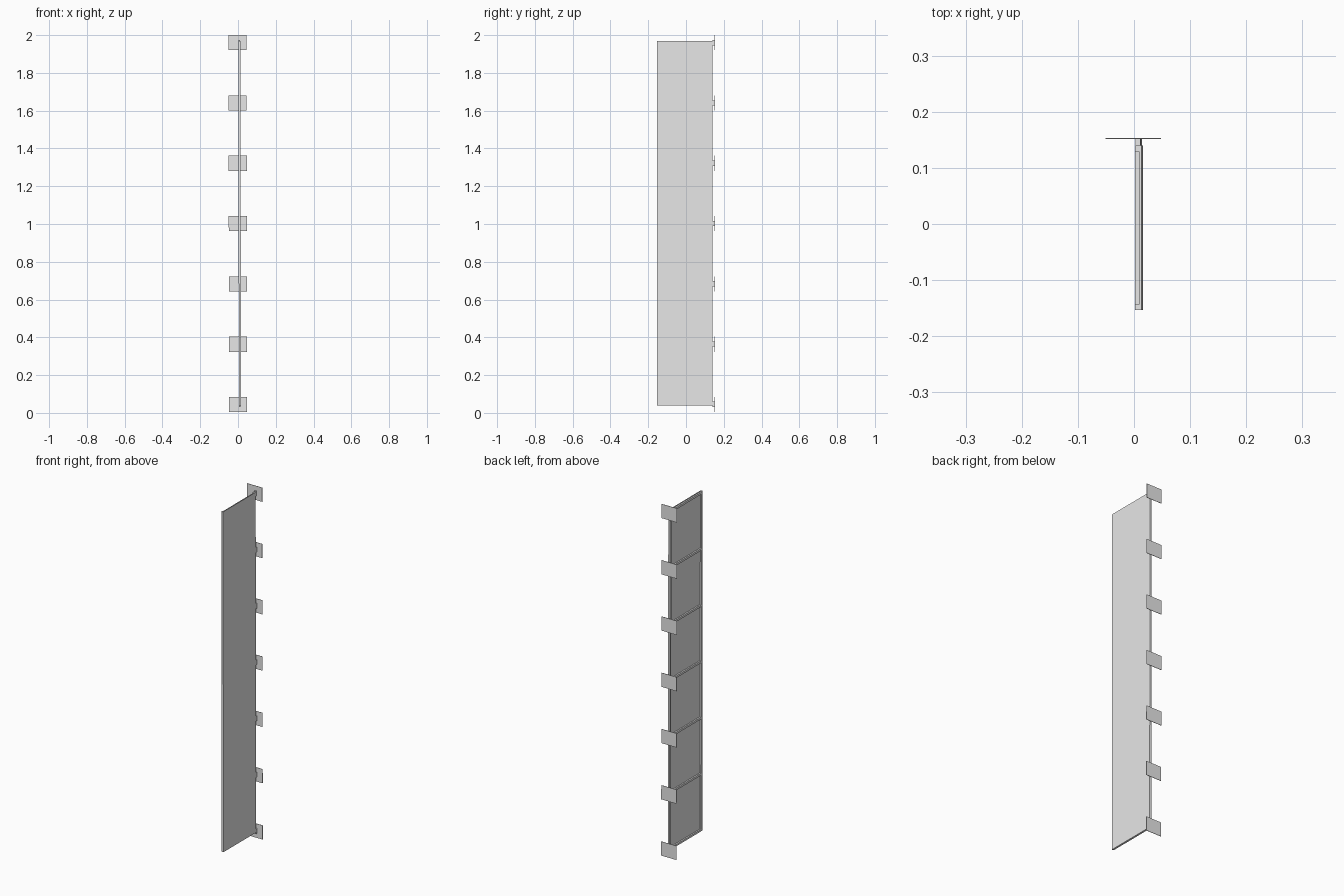
import bpy

if "Cube" in bpy.data.objects:
    bpy.data.objects.remove(bpy.data.objects["Cube"])

# One flat grey metal for everything
metal = bpy.data.materials.new("grey metal")
metal.diffuse_color = (0.8, 0.8, 0.8, 1)
metal.use_nodes = True
metal.node_tree.nodes["Principled BSDF"].inputs["Base Color"].default_value = metal.diffuse_color


def box(name, x, y, z):
    """Box from (min, max) ranges, following the slight sideways lean of the mast."""
    corners = [(a + 0.0015 * (1 - c), b, c) for a in x for b in y for c in z]
    faces = [(0, 1, 3, 2), (4, 6, 7, 5), (0, 4, 5, 1),
             (2, 3, 7, 6), (0, 2, 6, 4), (1, 5, 7, 3)]
    mesh = bpy.data.meshes.new(name)
    mesh.from_pydata(corners, [], faces)
    mesh.materials.append(metal)
    obj = bpy.data.objects.new(name, mesh)
    bpy.context.collection.objects.link(obj)
    return obj


FRONT, BACK = -0.153, 0.14
LOW, HIGH = 0.04, 1.97
FRAME = (0.0035, 0.0125)
COUNT = 7
levels = [0.045 + i * (1.96 - 0.045) / (COUNT - 1) for i in range(COUNT)]

# Flat facing sheet
box("facing_sheet", (0.0115, 0.0145), (FRONT, BACK), (LOW, HIGH))

# Upright rails along the two long edges
box("front_rail", FRAME, (FRONT, FRONT + 0.01), (LOW, HIGH))
box("rear_rail", FRAME, (BACK - 0.012, BACK), (LOW, HIGH))

for i, z in enumerate(levels):
    # Cross rails dividing the panel into six bays
    lo, hi = max(LOW, z - 0.006), min(HIGH, z + 0.006)
    box(f"cross_rail_{i}", FRAME, (FRONT + 0.01, BACK - 0.012), (lo, hi))
    # Wall bracket: short stub and square mounting plate
    box(f"bracket_stub_{i}", (0.004, 0.013), (BACK, 0.152), (z - 0.014, z + 0.014))
    zc = 0.04 + i * 0.32
    box(f"mounting_plate_{i}", (-0.049, 0.047), (0.1515, 0.1535),
        (zc - 0.04 + 0.004 * (1 - i / 6), zc + 0.04 + 0.004 * (1 - i / 6)))
